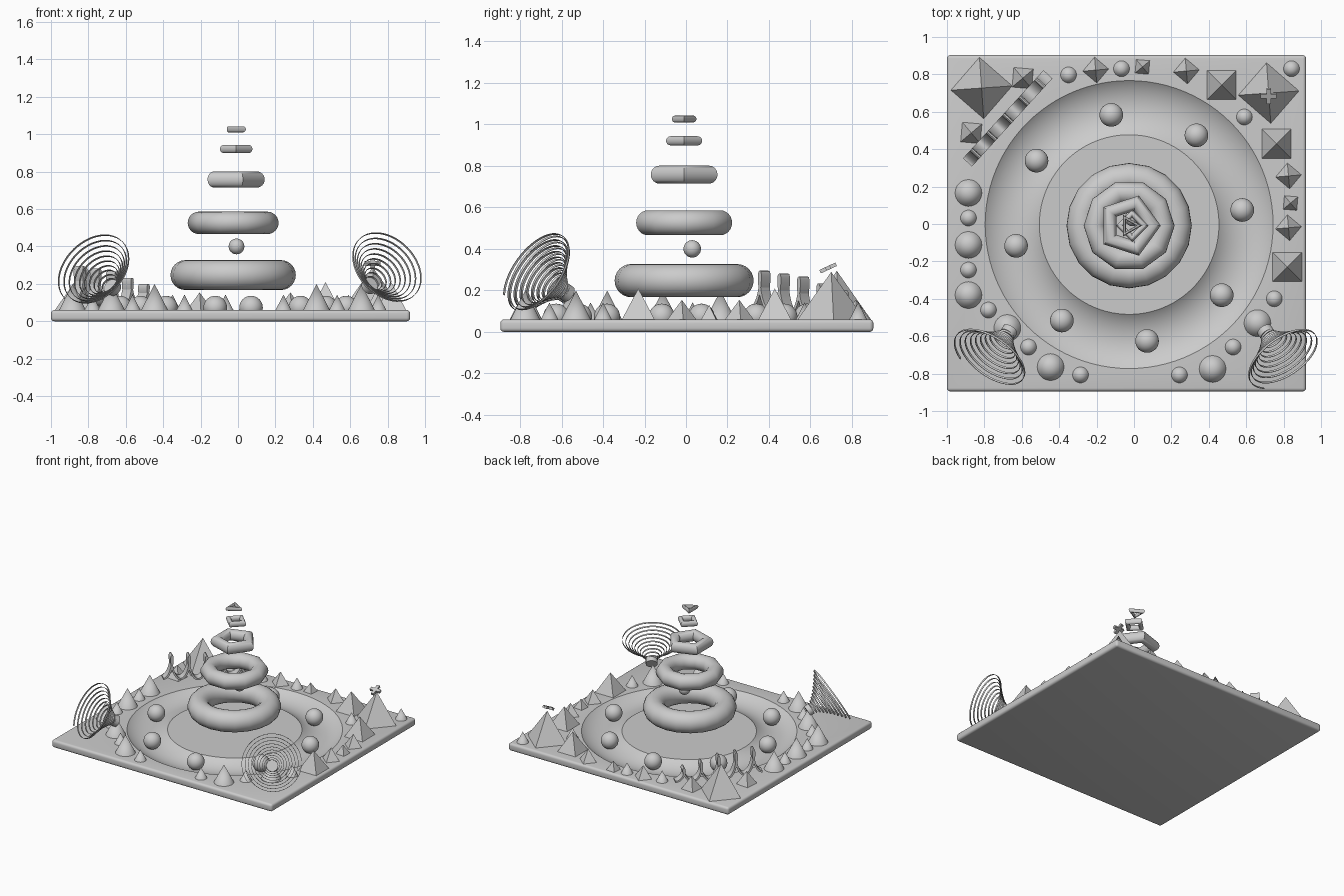
import bpy, bmesh, math
from mathutils import Vector, Matrix

if "Cube" in bpy.data.objects:
    bpy.data.objects.remove(bpy.data.objects["Cube"])

CX, CY, TOP = -0.026, -0.009, 0.06


def finish(name, angle=None):
    o = bpy.context.object
    o.name = name
    if angle:
        bpy.ops.object.shade_smooth_by_angle(angle=math.radians(angle))
    return o


def torus(name, x, y, z, outer, minor, sides, minor_sides=24):
    bpy.ops.mesh.primitive_torus_add(location=(x, y, z), major_radius=outer - minor, minor_radius=minor,
                                     major_segments=sides, minor_segments=minor_sides)
    return finish(name, 40)


def ball(name, x, y, z, r):
    bpy.ops.mesh.primitive_uv_sphere_add(location=(x, y, z), radius=r, segments=32, ring_count=16)
    return finish(name, 40)


def cone(name, x, y, r, h, sides=32, turn=0):
    bpy.ops.mesh.primitive_cone_add(location=(x, y, TOP + h / 2 - 0.001), radius1=r, radius2=0, depth=h,
                                    vertices=sides, rotation=(0, 0, math.radians(turn)))
    return finish(name, 40 if sides > 4 else None)


def ribbon(name, points, side, thickness):
    """Strip along points, widened along the vector side, given thickness."""
    bm = bmesh.new()
    rows = [(bm.verts.new(p - side / 2), bm.verts.new(p + side / 2)) for p in points]
    for a, b in zip(rows, rows[1:]):
        bm.faces.new((a[0], a[1], b[1], b[0]))
    me = bpy.data.meshes.new(name)
    bm.to_mesh(me)
    bm.free()
    o = bpy.data.objects.new(name, me)
    bpy.context.collection.objects.link(o)
    bpy.context.view_layer.objects.active = o
    bpy.ops.object.select_all(action='DESELECT')
    o.select_set(True)
    m = o.modifiers.new("thickness", 'SOLIDIFY')
    m.thickness, m.offset = thickness, 0
    bpy.ops.object.modifier_apply(modifier=m.name)
    return finish(name, 40)


# base plate with rounded edges
bpy.ops.mesh.primitive_cube_add(size=1, location=(-0.04, 0.004, TOP / 2))
plate = finish("base_plate")
plate.scale = (1.92, 1.798, TOP)
bpy.ops.object.transform_apply(location=False, rotation=False, scale=True)
bev = plate.modifiers.new("round", 'BEVEL')
bev.width, bev.segments = 0.018, 4
bpy.ops.object.modifier_apply(modifier=bev.name)

# circular trough cut into the plate
cutter = torus("trough_cutter", CX, -0.003, 0.245, 0.625 + 0.235, 0.235, 96, 96)
cutter.hide_render = True
bpy.ops.object.select_all(action='DESELECT')
bpy.context.view_layer.objects.active = plate
plate.select_set(True)
cut = plate.modifiers.new("trough", 'BOOLEAN')
cut.object, cut.operation, cut.solver = cutter, 'DIFFERENCE', 'EXACT'
bpy.ops.object.modifier_apply(modifier=cut.name)
bpy.ops.object.shade_smooth_by_angle(angle=math.radians(25))
bpy.data.objects.remove(cutter)

# balls in the trough
for i in range(8):
    a = math.radians(9 + 45 * i)
    ball("trough_ball", CX + 0.612 * math.cos(a), -0.021 + 0.612 * math.sin(a), 0.073, 0.063)

# floating ring stack with fewer sides towards the top
for x, z, outer, minor, sides in [(CX, 0.247, 0.335, 0.08, 20), (CX, 0.526, 0.243, 0.06, 10),
                                  (CX, 0.758, 0.169, 0.043, 5), (-0.01, 0.921, 0.087, 0.022, 4),
                                  (CX, 1.026, 0.068, 0.016, 3)]:
    torus("stack_ring", x, CY, z, outer, minor, sides)
ball("floating_ball", -0.008, 0.03, 0.4, 0.042)

# square pyramids around the back: x, y, corner radius, height, turn
for x, y, r, h, t in [(-0.815, 0.727, 0.165, 0.235, 4), (0.72, 0.70, 0.163, 0.23, 4),
                      (0.468, 0.743, 0.112, 0.15, 45), (0.762, 0.428, 0.112, 0.15, 45),
                      (0.82, -0.23, 0.112, 0.15, 45), (0.28, 0.818, 0.07, 0.095, 5),
                      (-0.205, 0.823, 0.07, 0.095, 5), (0.826, 0.257, 0.07, 0.095, 5),
                      (0.826, -0.02, 0.07, 0.095, 5), (0.045, 0.84, 0.052, 0.07, 40),
                      (0.837, 0.112, 0.052, 0.07, 40), (-0.595, 0.78, 0.075, 0.1, 40),
                      (-0.87, 0.487, 0.075, 0.1, 40)]:
    cone("pyramid", x, y, r, h, 4, t)

# round cones, large and small
for x, y in [(0.66, -0.53), (0.42, -0.775), (-0.446, -0.765), (-0.677, -0.556),
             (-0.885, -0.38), (-0.885, -0.112), (-0.885, 0.166)]:
    cone("large_cone", x, y, 0.072, 0.14)
for x, y in [(0.842, 0.83), (0.59, 0.572), (0.75, -0.40), (0.53, -0.658), (0.243, -0.807),
             (-0.286, -0.807), (-0.564, -0.658), (-0.778, -0.46), (-0.885, -0.246),
             (-0.885, 0.032), (-0.067, 0.83), (-0.35, 0.797)]:
    cone("small_cone", x, y, 0.043, 0.083)

# little cross on the right pyramid's tip
for turn in (0, 90):
    bpy.ops.mesh.primitive_cube_add(size=1)
    bar = finish("tip_cross_bar")
    bar.matrix_world = (Matrix.Translation((0.72, 0.685, 0.308)) @ Matrix.Rotation(math.radians(25), 4, 'X')
                        @ Matrix.Rotation(math.radians(turn), 4, 'Z') @ Matrix.Diagonal((0.085, 0.024, 0.018, 1)))

# trumpet-shaped spiral horns on the front corners
for s, mouth in ((1, Vector((0.805, -0.72, 0.29))), (-1, Vector((-0.77, -0.72, 0.28)))):
    n = Vector((s * 0.5, -0.707, 0.5)).normalized()
    u = n.orthogonal().normalized()
    v = n.cross(u)
    pts = []
    for i in range(481):
        t = i / 480
        a = 2 * math.pi * 10 * t
        r = 0.036 + 0.186 * t ** 1.3
        pts.append(mouth + n * 0.19 * (t ** 0.9 - 1) + r * (math.cos(a) * u + math.sin(a) * v))
    ribbon("spiral_horn", pts, n * 0.011, 0.003)
    # collar joining horn to its cone
    bpy.ops.mesh.primitive_cylinder_add(radius=0.042, depth=0.035, vertices=32, location=mouth - n * 0.2,
                                        rotation=n.to_track_quat('Z', 'Y').to_euler())
    finish("horn_collar", 40)

# upright curly ribbon across the back left corner
start, end = Vector((-0.89, 0.33, 0)), Vector((-0.46, 0.80, 0))
d = end - start
side = Vector((-d.y, d.x, 0)).normalized() * 0.065
pts = []
for i in range(201):
    t = i / 200
    a = 2 * math.pi * 5 * t
    amp = 0.09 if t < 0.5 else 0.09 - 0.1 * (t - 0.5)
    mid = 0.205 - 0.07 * t
    p = start + d * (t + 0.045 * math.sin(a))
    p.z = max(mid - amp * math.cos(a), TOP + 0.005)
    pts.append(p)
ribbon("curly_ribbon", pts, side, 0.014)
